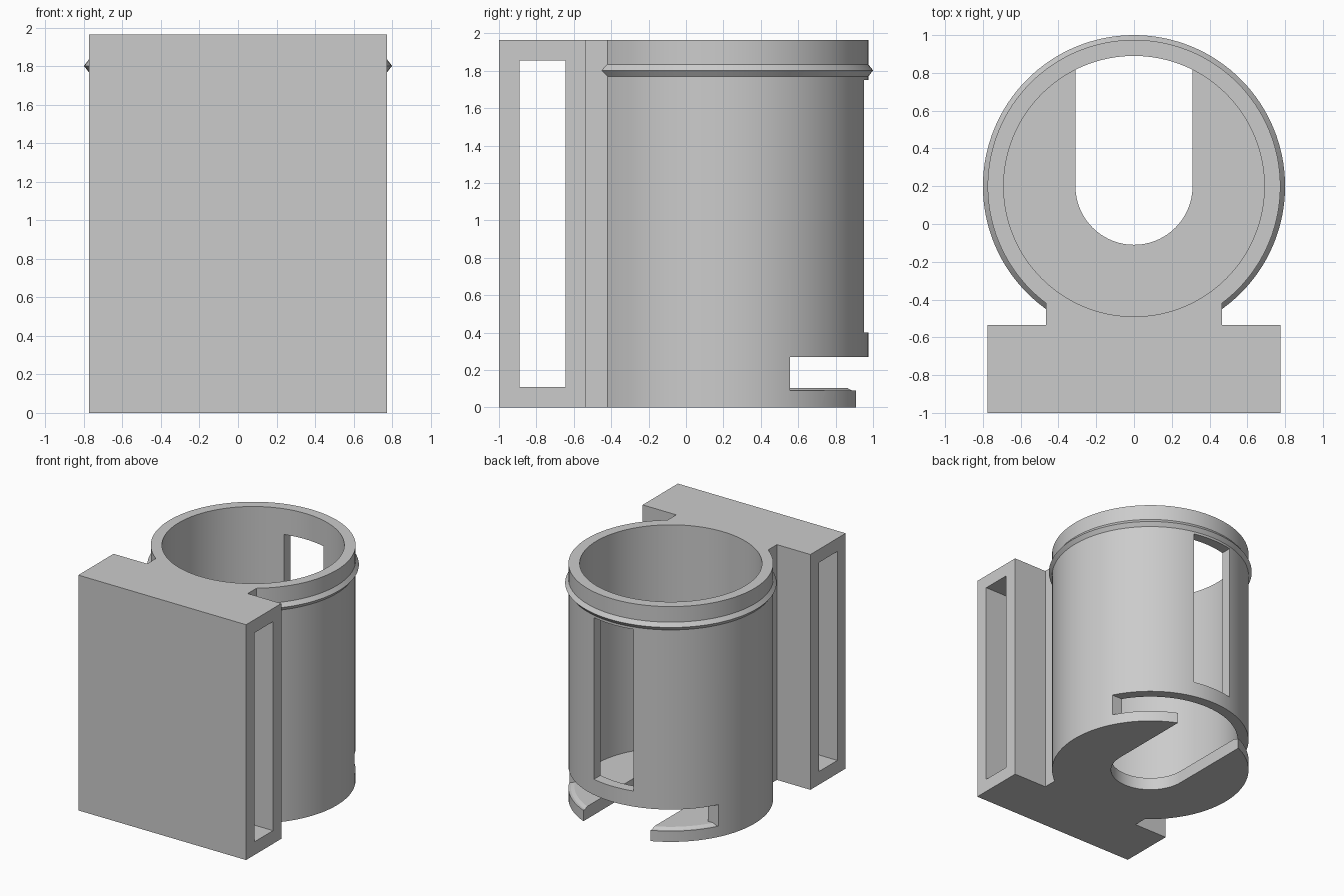
import bpy, bmesh, math

if "Cube" in bpy.data.objects:
    bpy.data.objects.remove(bpy.data.objects["Cube"])

CY = 0.2          # cylinder axis position in y
R, BORE = 0.775, 0.69
TOP, FLOOR = 1.965, 0.105
SLOT = 0.31       # half width of the floor slot

grey = bpy.data.materials.new("light grey")
grey.diffuse_color = (0.6, 0.6, 0.6, 1)
grey.use_nodes = True
grey.node_tree.nodes["Principled BSDF"].inputs["Base Color"].default_value = grey.diffuse_color


def finish(name, bm):
    bmesh.ops.recalc_face_normals(bm, faces=bm.faces)
    me = bpy.data.meshes.new(name)
    bm.to_mesh(me)
    bm.free()
    me.materials.append(grey)
    ob = bpy.data.objects.new(name, me)
    bpy.context.collection.objects.link(ob)
    return ob


def box(name, x, y, z):
    """Box from (min, max) ranges."""
    bm = bmesh.new()
    bmesh.ops.create_cube(bm, size=1)
    for v in bm.verts:
        v.co = [r[0] if c < 0 else r[1] for c, r in zip(v.co, (x, y, z))]
    return finish(name, bm)


def lathe(name, profile, closed=False, n=128):
    """Revolve (radius, z) points; open profiles are capped at both ends."""
    bm = bmesh.new()
    rings = [[bm.verts.new((r * math.cos(2 * math.pi * i / n),
                            CY + r * math.sin(2 * math.pi * i / n), z))
              for i in range(n)] for r, z in profile]
    pairs = list(zip(rings, rings[1:]))
    if closed:
        pairs.append((rings[-1], rings[0]))
    else:
        bm.faces.new(rings[0])
        bm.faces.new(rings[-1])
    for a, b in pairs:
        for i in range(n):
            j = (i + 1) % n
            bm.faces.new((a[i], a[j], b[j], b[i]))
    return finish(name, bm)


def combine(target, tool, operation):
    """Apply a boolean and discard the tool."""
    mod = target.modifiers.new("cut", 'BOOLEAN')
    mod.operation, mod.solver, mod.object = operation, 'EXACT', tool
    bpy.context.view_layer.objects.active = target
    bpy.ops.object.modifier_apply(modifier=mod.name)
    bpy.data.objects.remove(tool)


# Outer cup with its pointed bead near the rim
holder = lathe("cup_holder", [(R, 0), (R, 1.77), (0.8, 1.802), (R, 1.835), (R, TOP)])

# Neck and mounting block at the front
combine(holder, box("neck", (-0.465, 0.465), (-0.7, 0.0), (0, TOP)), 'UNION')
combine(holder, box("mounting_block", (-R, R), (-1, -0.535), (0, TOP)), 'UNION')

# Strap passage through the block
combine(holder, box("strap_cutter", (-1, 1), (-0.89, -0.645), (0.11, 1.855)), 'DIFFERENCE')

# Bore down to the floor
combine(holder, lathe("bore_cutter", [(BORE, FLOOR), (BORE, 2.2)]), 'DIFFERENCE')

# Tall window in the back wall
combine(holder, box("window_cutter", (-0.183, 0.183), (0.5, 1.2), (0.4, 1.75)), 'DIFFERENCE')

# Wide notch above the floor, and the bevelled lip edge below it
combine(holder, box("notch_cutter", (-1, 1), (0.555, 1.2), (FLOOR, 0.27)), 'DIFFERENCE')
bevel = lathe("bevel_cutter", [(0.73, FLOOR), (0.756, 0.09), (0.9, 0.09),
                               (0.9, 0.2), (0.73, 0.2)], closed=True)
combine(bevel, box("bevel_limit", (-1, 1), (0.555, 1.3), (0, 0.5)), 'INTERSECT')
combine(holder, bevel, 'DIFFERENCE')

# U-shaped slot in the floor, open to the back
bm = bmesh.new()
outline = [(SLOT, 1.2), (-SLOT, 1.2)]
outline += [(SLOT * math.cos(a), CY + SLOT * math.sin(a))
            for a in (math.pi * (1 + i / 48) for i in range(49))]
face = bm.faces.new([bm.verts.new((x, y, -0.1)) for x, y in outline])
ext = bmesh.ops.extrude_face_region(bm, geom=[face])
bmesh.ops.translate(bm, vec=(0, 0, 0.3),
                    verts=[e for e in ext["geom"] if isinstance(e, bmesh.types.BMVert)])
combine(holder, finish("floor_slot_cutter", bm), 'DIFFERENCE')

# Smooth round walls, crisp edges
bpy.ops.object.select_all(action='DESELECT')
holder.select_set(True)
bpy.context.view_layer.objects.active = holder
bpy.ops.object.shade_smooth_by_angle(angle=math.radians(25))
